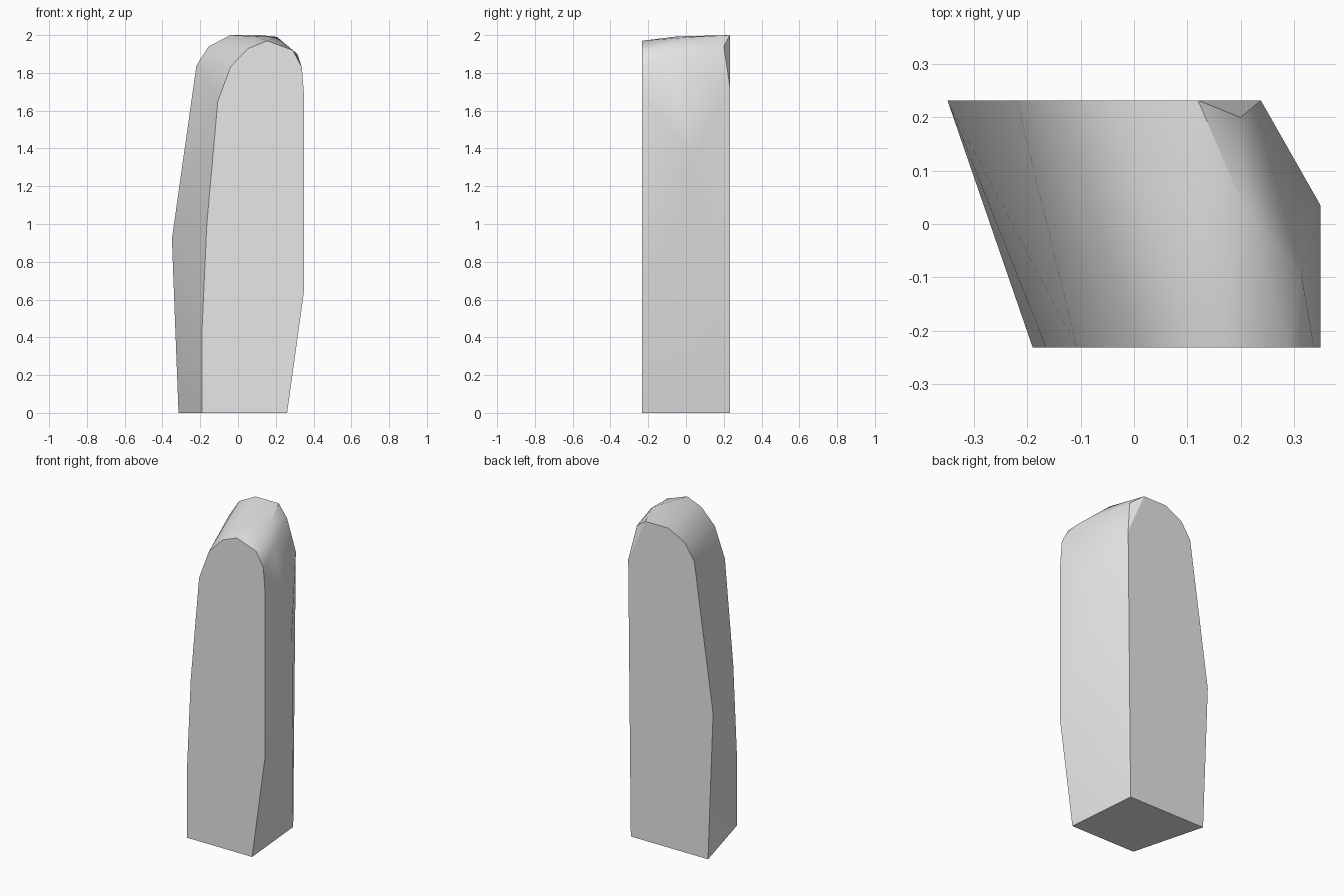
import bpy
import bmesh
import math

cube = bpy.data.objects.get("Cube")
if cube:
    bpy.data.objects.remove(cube, do_unlink=True)

# Grey stone
stone = bpy.data.materials.new("grey_stone")
stone.use_nodes = True
grey = (0.8, 0.8, 0.8, 1)
stone.diffuse_color = grey
stone.node_tree.nodes["Principled BSDF"].inputs["Base Color"].default_value = grey

HALF_DEPTH = 0.232

# Outlines of the flat front and back faces (x, z)
front = [(-0.19, 0), (-0.19, 0.45), (-0.165, 1.0), (-0.107, 1.65),
         (-0.038, 1.835), (0.055, 1.93), (0.155, 1.97), (0.29, 1.92),
         (0.338, 1.83), (0.35, 1.68), (0.35, 0.65), (0.26, 0)]
back = [(-0.315, 0), (-0.35, 0.92), (-0.22, 1.84), (-0.155, 1.94),
        (-0.04, 2.0), (0.12, 2.0), (0.238, 1.73), (0.22, 0)]
# Chipped corners between the faces (x, y, z)
chips = [(0.35, 0.035, 1.35), (0.2, 0.2, 1.94), (0.207, 0.03, 1.99),
         (0.315, -0.1, 1.9), (0.09, -0.045, 1.993)]

# Wrap one solid around the outlines and chips
bm = bmesh.new()
for x, z in front:
    bm.verts.new((x, -HALF_DEPTH, z))
for x, z in back:
    bm.verts.new((x, HALF_DEPTH, z))
for point in chips:
    bm.verts.new(point)
hull = bmesh.ops.convex_hull(bm, input=bm.verts[:])
loose = [v for v in bm.verts if not v.link_faces]
bmesh.ops.delete(bm, geom=loose, context='VERTS')
bmesh.ops.dissolve_limit(bm, angle_limit=math.radians(0.3),
                         verts=bm.verts[:], edges=bm.edges[:])
bmesh.ops.recalc_face_normals(bm, faces=bm.faces[:])

mesh = bpy.data.meshes.new("standing_stone")
bm.to_mesh(mesh)
bm.free()
mesh.materials.append(stone)
obj = bpy.data.objects.new("standing_stone", mesh)
bpy.context.collection.objects.link(obj)

# Soft sides, crisp corners
bpy.ops.object.select_all(action='DESELECT')
obj.select_set(True)
bpy.context.view_layer.objects.active = obj
bpy.ops.object.shade_smooth_by_angle(angle=math.radians(30))
